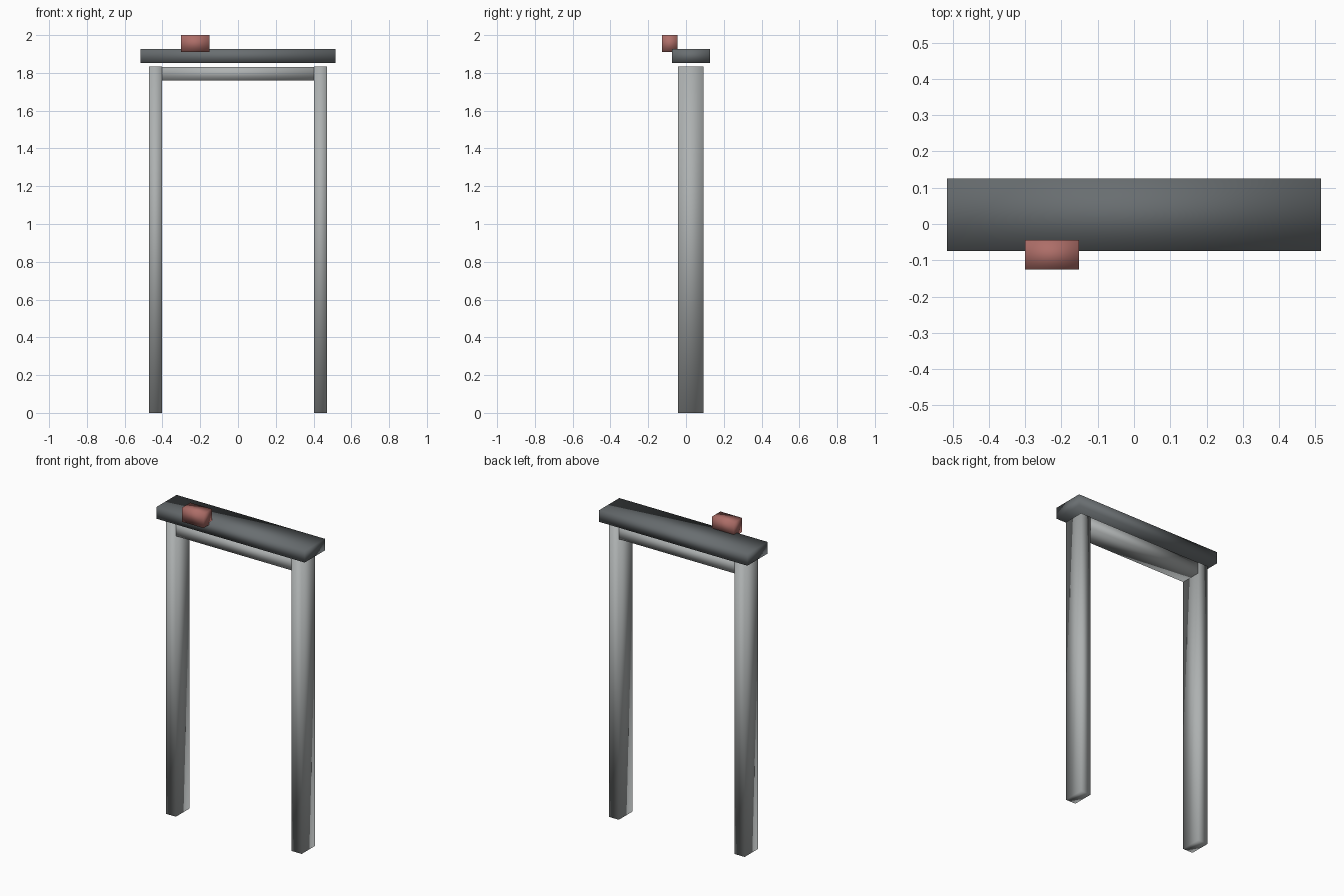
import bpy
import bmesh
from mathutils import Vector

default = bpy.data.objects.get("Cube")
if default:
    bpy.data.objects.remove(default, do_unlink=True)


def material(name, colour):
    mat = bpy.data.materials.new(name)
    mat.use_nodes = True
    rgba = (*colour, 1.0)
    mat.diffuse_color = rgba
    mat.node_tree.nodes["Principled BSDF"].inputs["Base Color"].default_value = rgba
    return mat


def block(name, low, high, mat):
    """Box between two corners, with soft shading across its edges."""
    low, high = Vector(low), Vector(high)
    size, centre = high - low, (low + high) / 2
    bm = bmesh.new()
    bmesh.ops.create_cube(bm, size=1.0)
    bmesh.ops.scale(bm, vec=size, verts=bm.verts)
    for face in bm.faces:
        face.smooth = True
    mesh = bpy.data.meshes.new(name)
    bm.to_mesh(mesh)
    bm.free()
    mesh.materials.append(mat)
    obj = bpy.data.objects.new(name, mesh)
    obj.location = centre
    bpy.context.collection.objects.link(obj)
    return obj


pale_grey = material("pale grey", (0.42, 0.44, 0.44))
dark_grey = material("dark grey", (0.14, 0.155, 0.163))
dull_red = material("dull red", (0.42, 0.155, 0.138))

# Upright posts
for side, x in (("right", -0.437), ("left", 0.437)):
    block(side + "_post", (x - 0.035, -0.042, 0), (x + 0.035, 0.092, 1.833), pale_grey)

# Crossbeam, let into both posts
block("crossbeam", (-0.45, -0.041, 1.761), (0.45, 0.091, 1.832), pale_grey)

# Top lintel, floating just above the frame
block("lintel", (-0.515, -0.074, 1.853), (0.515, 0.126, 1.926), dark_grey)

# Small block on the front edge of the lintel
block("marker_block", (-0.301, -0.126, 1.911), (-0.151, -0.044, 2.0), dull_red)
